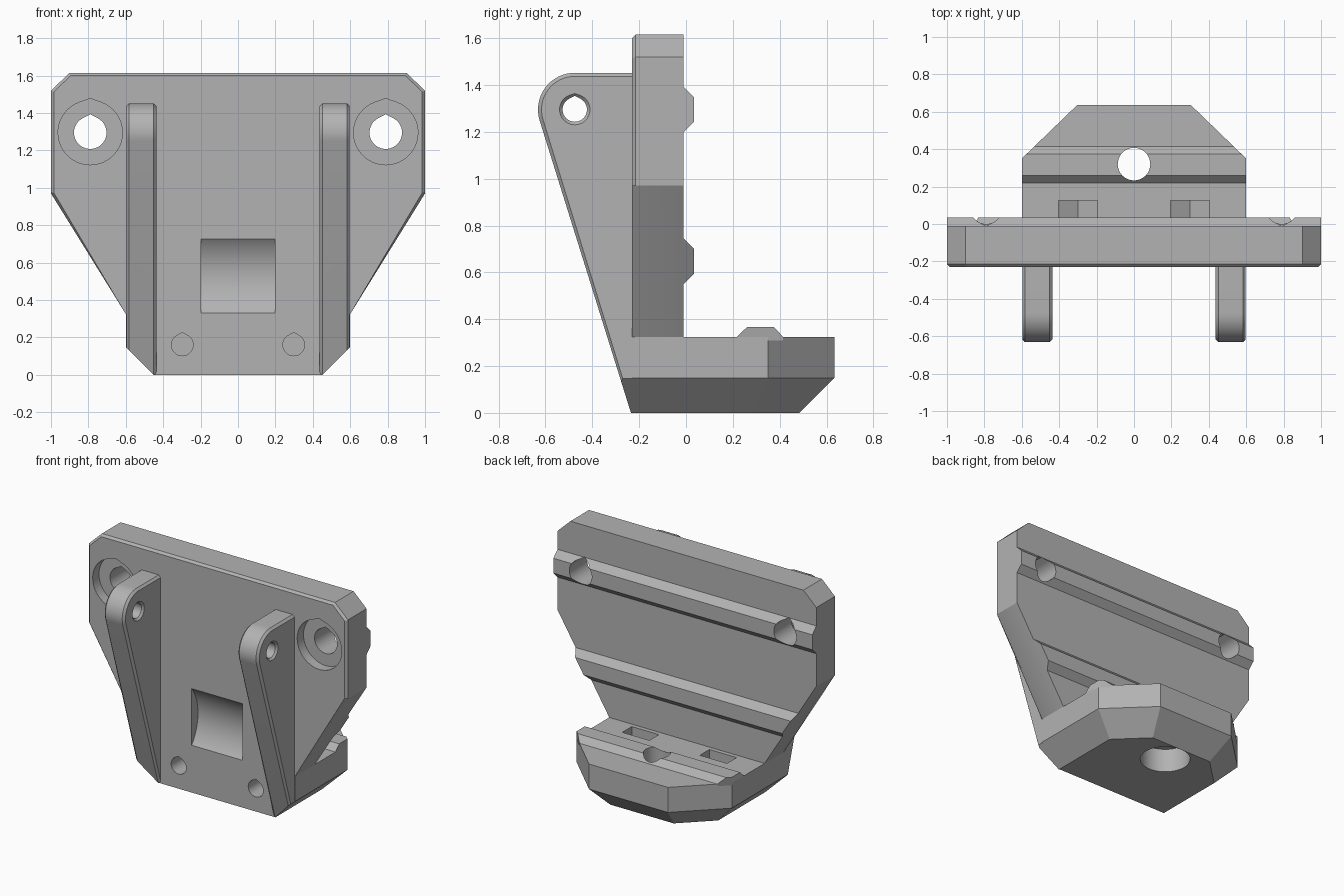
import bpy, bmesh
from math import sin, cos, pi, acos
from mathutils import Vector

if "Cube" in bpy.data.objects:
    bpy.data.objects.remove(bpy.data.objects["Cube"], do_unlink=True)

grey = bpy.data.materials.new("plain grey")
grey.use_nodes = True
colour = (0.45, 0.45, 0.45, 1)
grey.diffuse_color = colour
grey.node_tree.nodes["Principled BSDF"].inputs["Base Color"].default_value = colour


def loft(name, rings, bevel=None, size=0.015, clips=()):
    """Solid through rings of 3D points; bevel picks edges, clips are planes."""
    bm = bmesh.new()
    loops = [[bm.verts.new(p) for p in ring] for ring in rings]
    n = len(loops[0])
    for a, b in zip(loops, loops[1:]):
        for i in range(n):
            j = (i + 1) % n
            bm.faces.new((a[i], a[j], b[j], b[i]))
    bm.faces.new(loops[0])
    bm.faces.new(loops[-1])
    bmesh.ops.recalc_face_normals(bm, faces=bm.faces)
    if bevel:
        picked = [e for e in bm.edges if bevel(*[v.co for v in e.verts])]
        bmesh.ops.bevel(bm, geom=picked, offset=size, segments=1,
                        profile=0.5, affect='EDGES')
    for co, no in clips:
        geom = bm.verts[:] + bm.edges[:] + bm.faces[:]
        cut = bmesh.ops.bisect_plane(bm, geom=geom, plane_co=co, plane_no=no,
                                     clear_outer=True)["geom_cut"]
        edges = [g for g in cut if isinstance(g, bmesh.types.BMEdge)]
        if edges:
            bmesh.ops.holes_fill(bm, edges=edges)
    bmesh.ops.recalc_face_normals(bm, faces=bm.faces)
    mesh = bpy.data.meshes.new(name)
    bm.to_mesh(mesh)
    bm.free()
    mesh.materials.append(grey)
    ob = bpy.data.objects.new(name, mesh)
    bpy.context.collection.objects.link(ob)
    return ob


def place(axis, u, v, w):
    return {"x": (w, u, v), "y": (u, w, v), "z": (u, v, w)}[axis]


def prism(name, axis, pts, lo, hi, **kw):
    return loft(name, [[place(axis, u, v, w) for u, v in pts] for w in (lo, hi)], **kw)


def mirrored(half):
    return half + [(-x, v) for x, v in reversed(half)]


def teardrop(u, v, r, tip=1.0, n=40):
    """Circle with a small pointed top for printing."""
    gap = acos(1 / tip)
    if gap == 0:
        return [(u + r * sin(2 * pi * i / n), v + r * cos(2 * pi * i / n)) for i in range(n)]
    arc = [gap + (2 * pi - 2 * gap) * i / n for i in range(n + 1)]
    return [(u, v + r * tip)] + [(u + r * sin(a), v + r * cos(a)) for a in arc]


def cut(ob, cutters):
    for c in cutters:
        m = ob.modifiers.new("cut", 'BOOLEAN')
        m.object, m.operation, m.solver = c, 'DIFFERENCE', 'EXACT'
        bpy.context.view_layer.objects.active = ob
        bpy.ops.object.modifier_apply(modifier=m.name)


FRONT, BACK, FLOOR = -0.23, -0.01, 0.325

# Upright plate, bevelled round its front rim
plate = prism("back_plate", "y",
              mirrored([(0.45, 0), (0.6, 0.15), (0.6, FLOOR), (1, 0.97), (1, 1.52), (0.9, 1.615)]),
              FRONT, BACK,
              bevel=lambda a, b: a.y < -0.2 and b.y < -0.2 and min(a.z, b.z) > 0.3)

# Foot block with a sloping underside
deck = mirrored([(0.6, BACK), (0.6, 0.35), (0.305, 0.635)])
sole = mirrored([(0.45, BACK), (0.45, 0.286), (0.245, 0.485)])
foot = loft("foot_block", [[(x, y, z) for x, y in ring]
                           for ring, z in ((sole, 0), (deck, 0.15), (deck, FLOOR))])


# Locating rails, their ends following the outline they sit on
def rail(name, profile, width):
    return loft(name, [[(s * width(y, z), y, z) for y, z in profile] for s in (-1, 1)])


def wall_profile(z):
    return [(BACK - 0.01, z - 0.097), (BACK, z - 0.097), (0.035, z - 0.052),
            (0.035, z + 0.052), (BACK, z + 0.097), (BACK - 0.01, z + 0.097)]


upper_rail = rail("upper_rail", wall_profile(1.295), lambda y, z: 1)
lower_rail = rail("lower_rail", wall_profile(0.647),
                  lambda y, z: 0.6 + 0.4 * (z - FLOOR) / 0.645)
foot_rail = rail("foot_rail",
                 [(0.218, 0.31), (0.218, FLOOR), (0.26, 0.366), (0.35, 0.366),
                  (0.375, 0.366), (0.415, FLOOR), (0.415, 0.31), (0.35, 0.31)],
                 lambda y, z: 0.6 - max(0, y - 0.35) * 1.035)

# Side arms with rounded heads
PIVOT_Y, PIVOT_Z, HEAD = -0.475, 1.295, 0.157
head = [(PIVOT_Y - HEAD * sin(a), PIVOT_Z + HEAD * cos(a))
        for a in [i * 1.88 / 16 for i in range(17)]]
arm_profile = [(-0.225, 0), (-0.225, PIVOT_Z + HEAD)] + head + [(-0.235, 0)]
arms = []
for side, s in (("left", 1), ("right", -1)):
    arms.append(prism(side + "_arm", "x", arm_profile, s * 0.437, s * 0.597,
                      bevel=lambda a, b: abs(a.x - b.x) < 0.001
                      and not (a.y > -0.23 and b.y > -0.23) and max(a.z, b.z) > 0.1,
                      clips=[((s * 0.45, 0, 0), (s, 0, -1))]))

# Cutters: stepped bolt holes in the plate
bolt_holes, screw_holes, nut_slots = [], [], []
for s in (-1, 1):
    bolt_holes += [
        prism("bolt_cutter", "y", teardrop(s * 0.79, 1.295, 0.087, 1.13), -0.5, 0.2),
        prism("bolt_head_cutter", "y", teardrop(s * 0.79, 1.295, 0.172, 1.06), -0.5, FRONT + 0.07)]
    # Small screw holes and their captive nut slots
    screw_holes.append(prism("screw_cutter", "y", teardrop(s * 0.298, 0.16, 0.058, 1.13), -0.5, 0.2))
    nut = [(0.105, 0.5), (0.105, 0.1), (0, 0.04), (-0.105, 0.1), (-0.105, 0.5)]
    nut_slots.append(prism("nut_cutter", "y", [(s * 0.3 + x, z) for x, z in nut], 0.02, 0.125))

# Stepped bolt hole in the foot and the hollow in the plate face
foot_holes = [prism("foot_bolt_cutter", "z", teardrop(0, 0.32, 0.087), -0.2, 0.6),
              prism("foot_head_cutter", "z", teardrop(0, 0.32, 0.165), -0.2, 0.17)]
hollow = prism("hollow_cutter", "x", teardrop(PIVOT_Y, 0.528, 0.315, n=96), -0.197, 0.197)

# Pivot hole, flared at each arm face
pivot = [prism("pivot_cutter", "x", teardrop(PIVOT_Y, PIVOT_Z, 0.052, 1.13), -1, 1)]
for x, d in ((0.597, -1), (0.437, 1), (-0.597, 1), (-0.437, -1)):
    pivot.append(loft("flare_cutter", [
        [place("x", u, v, x + d * step) for u, v in teardrop(PIVOT_Y, PIVOT_Z, r, 1.06)]
        for r, step in ((0.08, -0.015), (0.05, 0.015))]))

cut(plate, bolt_holes + screw_holes + [hollow])
cut(upper_rail, bolt_holes)
cut(foot, screw_holes + nut_slots + foot_holes)
cut(foot_rail, foot_holes[:1])
for arm in arms:
    cut(arm, pivot)

for c in bolt_holes + screw_holes + nut_slots + foot_holes + [hollow] + pivot:
    bpy.data.objects.remove(c, do_unlink=True)

# Smooth the round surfaces, keep the hard edges
bpy.ops.object.select_all(action='DESELECT')
for ob in [plate, foot, upper_rail, lower_rail, foot_rail] + arms:
    ob.select_set(True)
bpy.context.view_layer.objects.active = plate
bpy.ops.object.shade_smooth_by_angle(angle=0.5)
